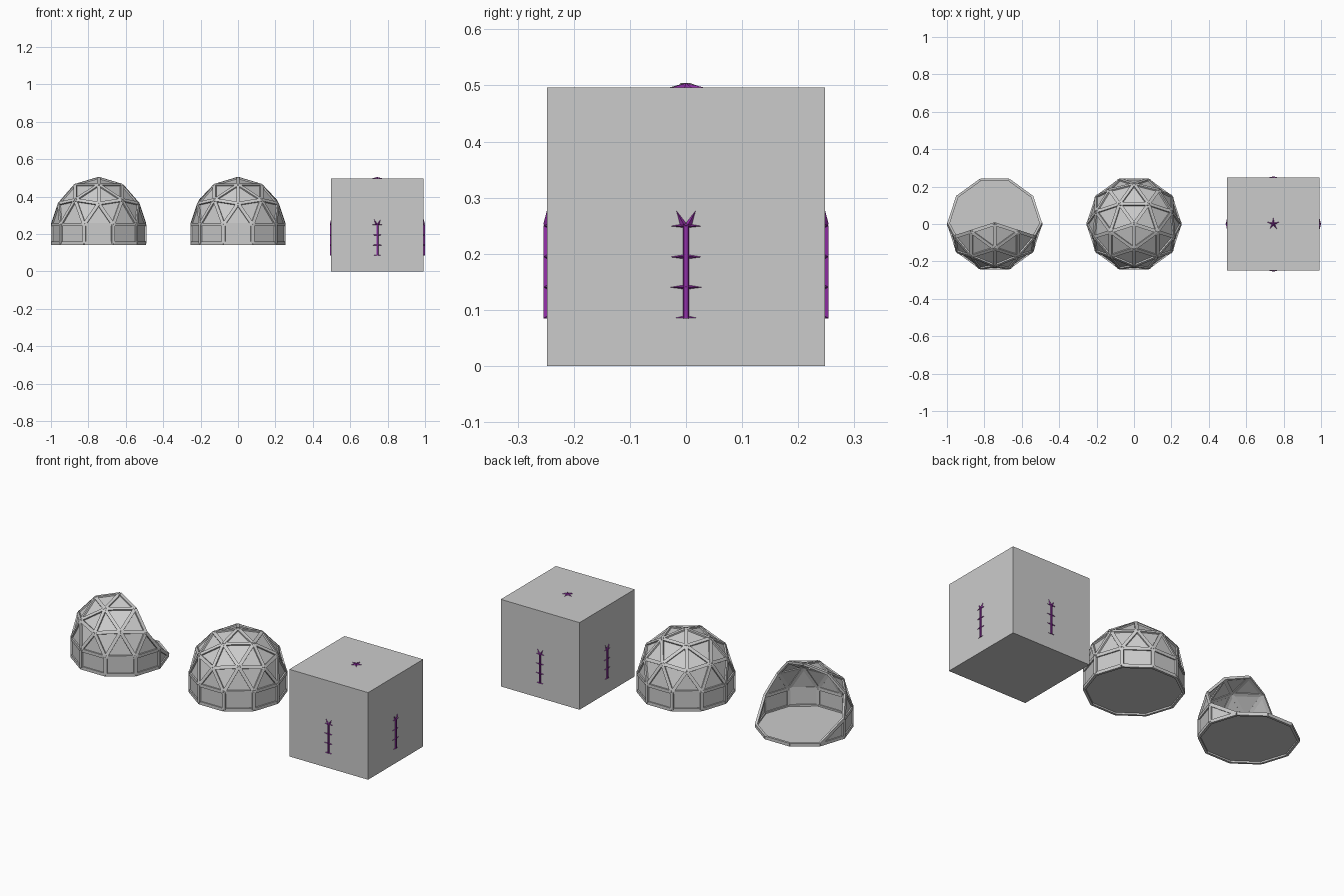
import bpy, bmesh
from math import sin, cos, pi, radians
from mathutils import Vector, Matrix

if "Cube" in bpy.data.objects:
    bpy.data.objects.remove(bpy.data.objects["Cube"])

R, CZ, WALL = 0.248, 0.25, 0.1


def finish(bm, name, mat=None):
    bmesh.ops.recalc_face_normals(bm, faces=bm.faces)
    me = bpy.data.meshes.new(name)
    bm.to_mesh(me)
    bm.free()
    ob = bpy.data.objects.new(name, me)
    bpy.context.collection.objects.link(ob)
    if mat:
        me.materials.append(mat)
    return ob


def beam(bm, a, b, out, w=0.009, h=0.0065):
    """Rectangular strut from a to b, its flat side facing out."""
    d = (b - a).normalized()
    side = d.cross(out).normalized() * w
    up = side.cross(d).normalized() * h
    ends = [[bm.verts.new(p + side * i + up * j)
             for i, j in ((-1, -1), (1, -1), (1, 1), (-1, 1))] for p in (a, b)]
    bm.faces.new(ends[0])
    bm.faces.new(ends[1])
    for i in range(4):
        k = (i + 1) % 4
        bm.faces.new((ends[0][i], ends[0][k], ends[1][k], ends[1][i]))


def dome(name, x, cut):
    # geodesic upper half
    bm = bmesh.new()
    bmesh.ops.create_icosphere(bm, subdivisions=2, radius=R)
    bmesh.ops.rotate(bm, verts=bm.verts, matrix=Matrix.Rotation(-pi / 2, 3, 'Z'))

    def drop(f):
        c = f.calc_center_median()
        return c.z < 0 or (cut and c.y > -0.03)
    bmesh.ops.delete(bm, geom=[f for f in bm.faces if drop(f)], context='FACES')

    # ten-sided wall and floor
    def pt(k, z):
        return Vector((R * cos(k * pi / 5), R * sin(k * pi / 5), z))

    def face(*pts):
        bm.faces.new([bm.verts.new(p) for p in pts])
    for k in range(10):
        a, b, c, d = pt(k, -WALL), pt(k + 1, -WALL), pt(k + 1, 0), pt(k, 0)
        if not cut or k >= 5:
            face(a, b, c, d)
        elif k == 0:
            face(a, b, d)
        elif k == 4:
            face(a, b, c)
    face(*[pt(k, -WALL) for k in range(10)])
    bmesh.ops.remove_doubles(bm, verts=bm.verts, dist=0.001)

    # struts along every edge
    frame = bmesh.new()
    for e in bm.edges:
        a, b = (v.co.copy() for v in e.verts)
        m = (a + b) / 2
        beam(frame, a, b, Vector((m.x, m.y, max(m.z, 0))))
    for part, label in ((bm, "panels"), (frame, "struts")):
        finish(part, f"{name}_{label}").location = (x, 0, CZ)


dome("open_dome", -0.745, True)
dome("closed_dome", 0, False)

# block
H = 0.248
bm = bmesh.new()
bmesh.ops.create_cube(bm, size=2 * H)
finish(bm, "block").location = (0.745, 0, H)

# raised purple ornaments on the block
purple = bpy.data.materials.new("purple")
purple.diffuse_color = (0.3, 0.03, 0.4, 1)
purple.use_nodes = True
purple.node_tree.nodes["Principled BSDF"].inputs["Base Color"].default_value = purple.diffuse_color


def relief(bm, outline, peak):
    """Shallow faceted pyramid: outline (u, v) on a face, peak (u, v, height)."""
    ring = [bm.verts.new((u, -v2, v)) for u, v, v2 in [(p[0], p[1], -0.002) for p in outline]]
    top = bm.verts.new((peak[0], -peak[2], peak[1]))
    for i in range(len(ring)):
        bm.faces.new((ring[i], ring[(i + 1) % len(ring)], top))
    bm.faces.new(ring[::-1])


def side_ornament():
    bm = bmesh.new()
    # ridged stem
    lo, hi = [[bm.verts.new((u, y, z)) for u, y in ((-0.006, 0.002), (-0.004, -0.006), (0.004, -0.006), (0.006, 0.002))]
              for z in (0.085, 0.25)]
    for i in range(4):
        k = (i + 1) % 4
        bm.faces.new((lo[i], lo[k], hi[k], hi[i]))
    bm.faces.new(lo)
    bm.faces.new(hi)
    # thorny crossbars and the star tips on top
    for z, w, below in ((0.085, 0.027, 0), (0.14, 0.037, 0.005), (0.194, 0.037, 0.005), (0.249, 0.037, 0.004)):
        ring = [(w, z), (0, z + 0.006), (-w, z)] + ([(0, z - below)] if below else [])
        relief(bm, ring, (0, z + 0.001, 0.0065))
    for s in (-1, 1):
        relief(bm, [(0, 0.25), (s * 0.012, 0.25), (s * 0.021, 0.284), (0, 0.257)], (s * 0.004, 0.252, 0.0065))
    return bm


for i, side in enumerate(("front", "right", "back", "left")):
    ob = finish(side_ornament(), f"{side}_ornament", purple)
    ang = i * pi / 2
    ob.rotation_euler.z = ang
    ob.location = (0.745 + H * sin(ang), -H * cos(ang), 0)

# top star
bm = bmesh.new()
star = []
for k in range(10):
    r = 0.011 if k % 2 else 0.042
    star.append((r * cos(radians(90 + 36 * k)), r * sin(radians(90 + 36 * k))))
relief(bm, star, (0, 0, 0.008))
ob = finish(bm, "top_star", purple)
ob.rotation_euler.x = -pi / 2
ob.location = (0.745, 0, 2 * H)
